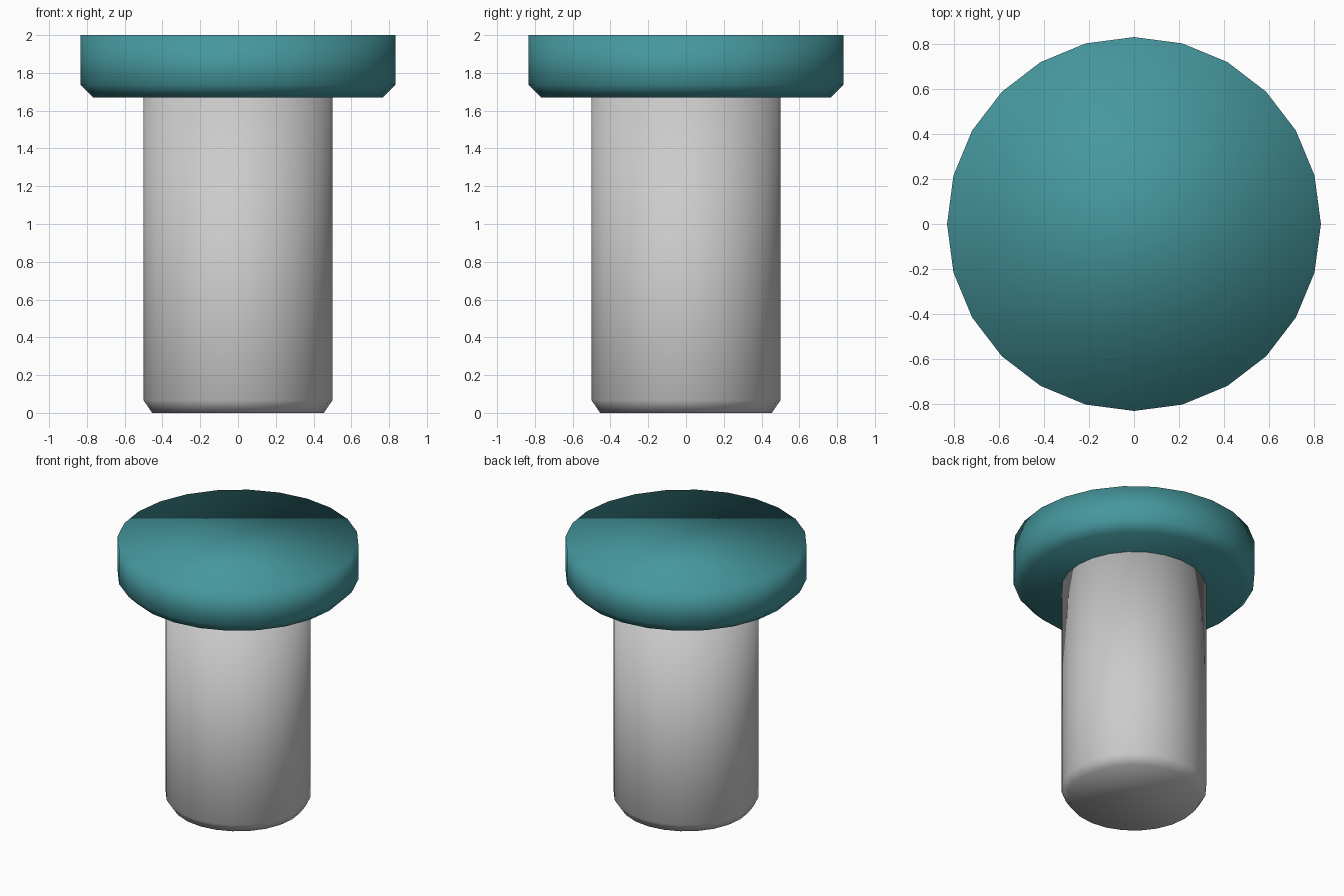
import bpy, bmesh
from math import cos, sin, tau

if "Cube" in bpy.data.objects:
    bpy.data.objects.remove(bpy.data.objects["Cube"])

SIDES = 24


def turned_part(name, profile, color=None):
    """Closed solid of revolution from (radius, z) points, bottom to top."""
    bm = bmesh.new()
    rings = [[bm.verts.new((r * cos(tau * i / SIDES), r * sin(tau * i / SIDES), z))
              for i in range(SIDES)] for r, z in profile]
    for low, high in zip(rings, rings[1:]):
        for i in range(SIDES):
            j = (i + 1) % SIDES
            bm.faces.new((low[i], low[j], high[j], high[i]))
    bm.faces.new(rings[0][::-1])
    bm.faces.new(rings[-1])
    for f in bm.faces:
        f.smooth = True
    mesh = bpy.data.meshes.new(name)
    bm.to_mesh(mesh)
    bm.free()
    obj = bpy.data.objects.new(name, mesh)
    bpy.context.collection.objects.link(obj)
    if color:
        mat = bpy.data.materials.new(name + "_paint")
        mat.diffuse_color = color
        mat.use_nodes = True
        mat.node_tree.nodes["Principled BSDF"].inputs["Base Color"].default_value = mat.diffuse_color
        mesh.materials.append(mat)
    return obj


# Grey shaft with chamfered foot
turned_part("shaft", [(0.455, 0), (0.5, 0.067), (0.5, 1.67)])

# Teal cap with chamfered underside
turned_part("cap", [(0.767, 1.67), (0.833, 1.737), (0.833, 2.0)],
            (0.06, 0.31, 0.34, 1))
